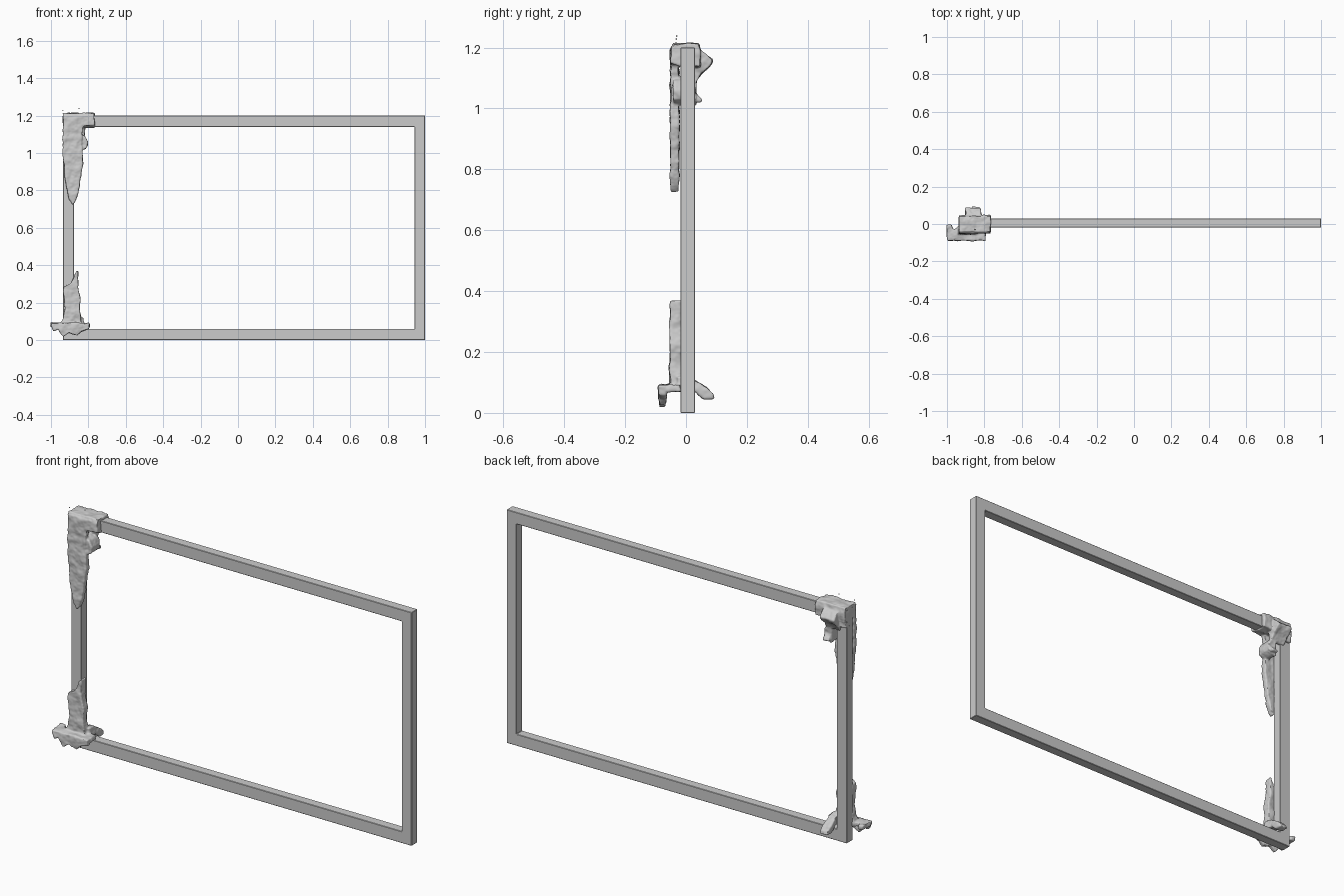
import bpy, bmesh
from mathutils import Vector

if "Cube" in bpy.data.objects:
    bpy.data.objects.remove(bpy.data.objects["Cube"])


def add_object(name, bm):
    bmesh.ops.recalc_face_normals(bm, faces=bm.faces)
    me = bpy.data.meshes.new(name)
    bm.to_mesh(me)
    bm.free()
    ob = bpy.data.objects.new(name, me)
    bpy.context.collection.objects.link(ob)
    return ob


def prism(bm, axis, pts, a, b):
    """Extrude a 2D outline along an axis from a to b."""
    place = {'x': lambda p: (a, p[0], p[1]),
             'y': lambda p: (p[0], a, p[1]),
             'z': lambda p: (p[0], p[1], a)}[axis]
    shift = Vector([(b - a) * (axis == k) for k in 'xyz'])
    face = bm.faces.new([bm.verts.new(place(p)) for p in pts])
    ext = bmesh.ops.extrude_face_region(bm, geom=[face], use_keep_orig=True)
    bmesh.ops.translate(bm, vec=shift,
                        verts=[g for g in ext['geom'] if isinstance(g, bmesh.types.BMVert)])


clouds = bpy.data.textures.new("lumps", 'CLOUDS')
clouds.noise_scale = 0.045


def melt(name, prisms):
    """Fuse rough prisms into one soft, lumpy drip."""
    bm = bmesh.new()
    for p in prisms:
        prism(bm, *p)
    ob = add_object(name, bm)
    m = ob.modifiers.new("fuse", 'REMESH')
    m.mode = 'VOXEL'
    m.voxel_size = 0.004
    m.use_smooth_shade = True
    m = ob.modifiers.new("soften", 'SMOOTH')
    m.factor = 0.5
    m.iterations = 6
    m = ob.modifiers.new("lumps", 'DISPLACE')
    m.texture = clouds
    m.texture_coords = 'LOCAL'
    m.strength = 0.012
    m.mid_level = 0.4
    return ob


# Rectangular frame with mitred corners
def rect(x0, x1, z0, z1):
    return [(x0, z0), (x1, z0), (x1, z1), (x0, z1)]


bm = bmesh.new()
rings = []
for r in (rect(-.936, 1, 0, 1.2), rect(-.878, .944, .06, 1.14)):
    for y in (-.018, .03):
        rings.append([bm.verts.new((x, y, z)) for x, z in r])
of, ob_, inf, inb = rings
for i in range(4):
    j = (i + 1) % 4
    for p, q in ((of, inf), (ob_, inb), (of, ob_), (inf, inb)):
        bm.faces.new((p[i], p[j], q[j], q[i]))
frame = add_object("frame", bm)
bev = frame.modifiers.new("soft_edges", 'BEVEL')
bev.width = 0.002
bev.segments = 1

# Upper corner: cap, long front drip, back lump and inner bump
melt("upper_drip", [
    ('x', [(-.048, 1.15), (-.05, 1.19), (-.04, 1.212), (.04, 1.212),
           (.047, 1.19), (.044, 1.14), (.0, 1.135)], -.936, -.768),
    ('x', [(.0, 1.2), (.045, 1.195), (.087, 1.157), (.08, 1.142),
           (.05, 1.115), (.032, 1.085), (.02, 1.085)], -.9, -.82),
    ('x', [(.01, 1.19), (.044, 1.19), (.04, 1.11), (.01, 1.11)], -.936, -.83),
    ('y', [(-.936, 1.2), (-.8, 1.2), (-.775, 1.15), (-.825, 1.145), (-.835, 1.1),
           (-.83, .95), (-.848, .82), (-.868, .745), (-.884, .725), (-.9, .75),
           (-.918, .83), (-.934, .96)], -.05, -.024),
    ('y', [(-.85, 1.11), (-.82, 1.09), (-.805, 1.06), (-.808, 1.03),
           (-.83, 1.015), (-.85, 1.01)], -.04, .032),
    ('x', [(.02, 1.08), (.035, 1.05), (.053, 1.022), (.02, 1.02)], -.845, -.815)])

# Lower corner: upright sheath, flared skirt with curled rim, rear fin
melt("lower_drip", [
    ('y', [(-.945, .08), (-.925, .16), (-.935, .285), (-.895, .3), (-.862, .37),
           (-.853, .37), (-.857, .28), (-.842, .22), (-.848, .15), (-.83, .08)],
     -.052, -.016),
    ('z', [(-1, -.005), (-1.002, -.065), (-.97, -.08), (-.93, -.07), (-.9, -.088),
           (-.83, -.084), (-.795, -.06), (-.795, -.02), (-.85, -.01),
           (-.93, -.012), (-.965, -.03), (-.975, -.005)], .072, .092),
    ('y', [(-1, .09), (-.985, .05), (-.96, .06), (-.935, .015), (-.905, .04),
           (-.86, .022), (-.84, .045), (-.8, .06), (-.795, .09)], -.088, -.066),
    ('x', [(-.03, .12), (.02, .115), (.09, .064), (.093, .046),
           (.06, .046), (.03, .07), (-.03, .075)], -.868, -.825)])

# Tiny loose droplets above the cap
bm = bmesh.new()
for p in ((-.936, -.032, 1.228), (-.85, -.03, 1.238), (-.93, -.04, .98)):
    g = bmesh.ops.create_icosphere(bm, subdivisions=1, radius=.003)
    bmesh.ops.translate(bm, verts=g['verts'], vec=p)
add_object("loose_droplets", bm)
